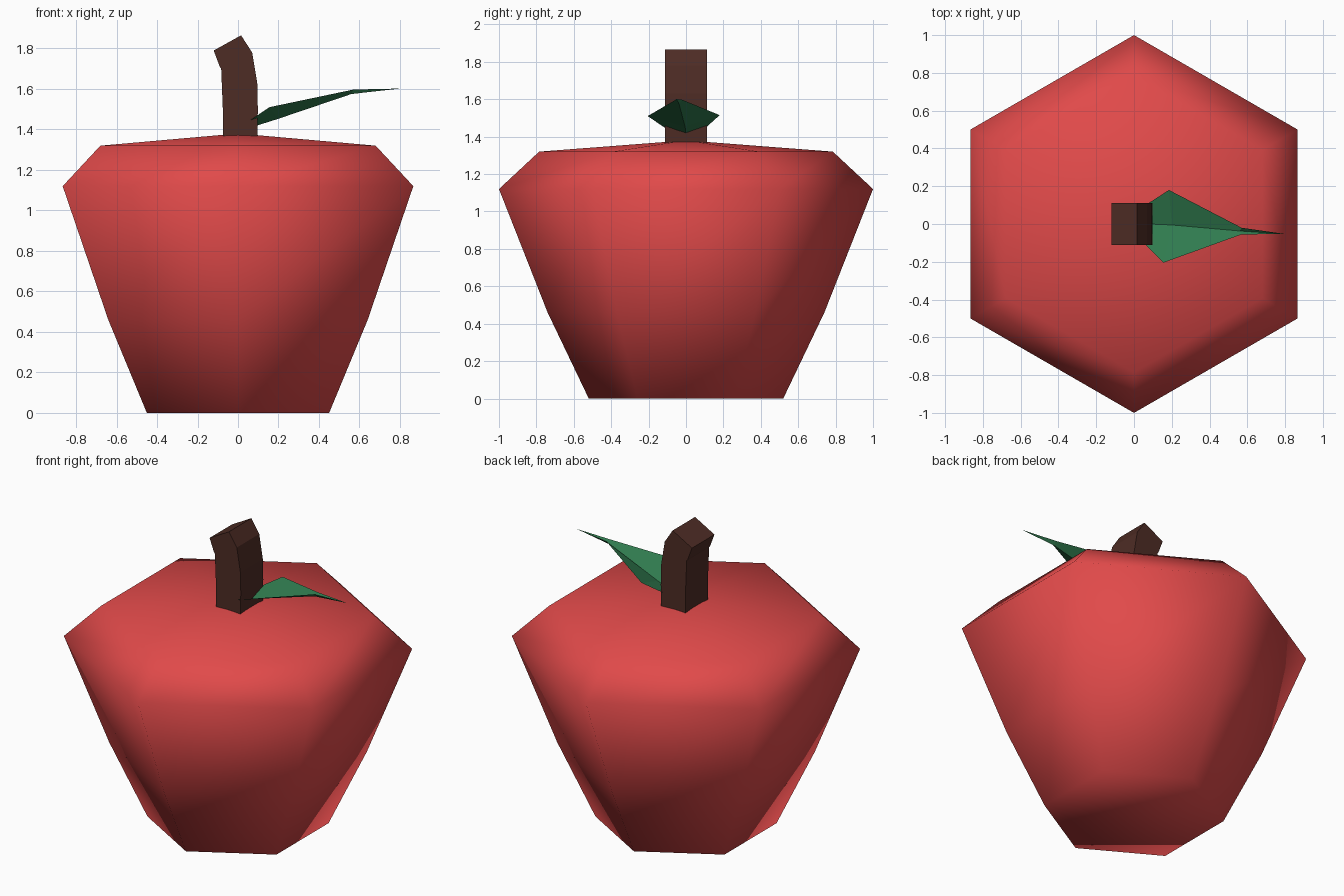
import bpy, bmesh, math

if "Cube" in bpy.data.objects:
    bpy.data.objects.remove(bpy.data.objects["Cube"])


def material(name, rgb):
    m = bpy.data.materials.new(name)
    m.diffuse_color = (*rgb, 1)
    m.use_nodes = True
    m.node_tree.nodes["Principled BSDF"].inputs["Base Color"].default_value = m.diffuse_color
    return m


def make_object(name, bm, mat, smooth=False, recalc=True):
    if recalc:
        bmesh.ops.recalc_face_normals(bm, faces=bm.faces)
    me = bpy.data.meshes.new(name)
    bm.to_mesh(me)
    bm.free()
    me.materials.append(mat)
    for p in me.polygons:
        p.use_smooth = smooth
    ob = bpy.data.objects.new(name, me)
    bpy.context.collection.objects.link(ob)
    return ob


def loft(bm, rings):
    for a, b in zip(rings, rings[1:]):
        n = len(a)
        for i in range(n):
            j = (i + 1) % n
            bm.faces.new((a[i], a[j], b[j], b[i]))


red = material("apple red", (0.75, 0.068, 0.068))
brown = material("stem brown", (0.075, 0.025, 0.018))
green = material("leaf green", (0.03, 0.2, 0.078))

# Apple body: six-sided revolved profile with a shallow peaked top
bm = bmesh.new()
rings = []
for r, z in [(0.52, 0), (0.74, 0.46), (1.0, 1.12), (0.785, 1.32)]:
    rings.append([bm.verts.new((r * math.cos(math.radians(90 + 60 * k)),
                                r * math.sin(math.radians(90 + 60 * k)), z))
                  for k in range(6)])
loft(bm, rings)
bm.faces.new(rings[0])
apex = bm.verts.new((0, 0, 1.38))
for i in range(6):
    bm.faces.new((rings[-1][i], rings[-1][(i + 1) % 6], apex))
make_object("apple_body", bm, red, smooth=True)

# Stem: square section bending to the left at the top
bm = bmesh.new()
rings = []
for xl, zl, xr, zr in [(-0.075, 1.34, 0.095, 1.34), (-0.075, 1.5, 0.098, 1.5),
                       (-0.083, 1.7, 0.095, 1.63), (-0.09, 1.71, 0.07, 1.78),
                       (-0.12, 1.79, 0.015, 1.865)]:
    rings.append([bm.verts.new(p) for p in ((xl, -0.112, zl), (xr, -0.112, zr),
                                            (xr, 0.112, zr), (xl, 0.112, zl))])
loft(bm, rings)
bm.faces.new(rings[0])
bm.faces.new(rings[-1])
make_object("stem", bm, brown)

# Leaf: thin sheet creased along its middle, rising to a point
bm = bmesh.new()
rows = [[(0.03, -0.08, 1.425), (0.08, 0, 1.415), (0.03, 0.08, 1.425)],
        [(0.155, -0.205, 1.51), (0.2, -0.005, 1.453), (0.185, 0.18, 1.515)],
        [(0.57, -0.055, 1.597), (0.56, -0.037, 1.575), (0.57, -0.02, 1.597)]]
rows = [[bm.verts.new(p) for p in row] for row in rows]
for a, b in zip(rows, rows[1:]):
    for i in range(2):
        bm.faces.new((a[i], b[i], b[i + 1], a[i + 1]))
tip = bm.verts.new((0.8, -0.053, 1.602))
for i in range(2):
    bm.faces.new((rows[-1][i], tip, rows[-1][i + 1]))
make_object("leaf", bm, green, recalc=False)
